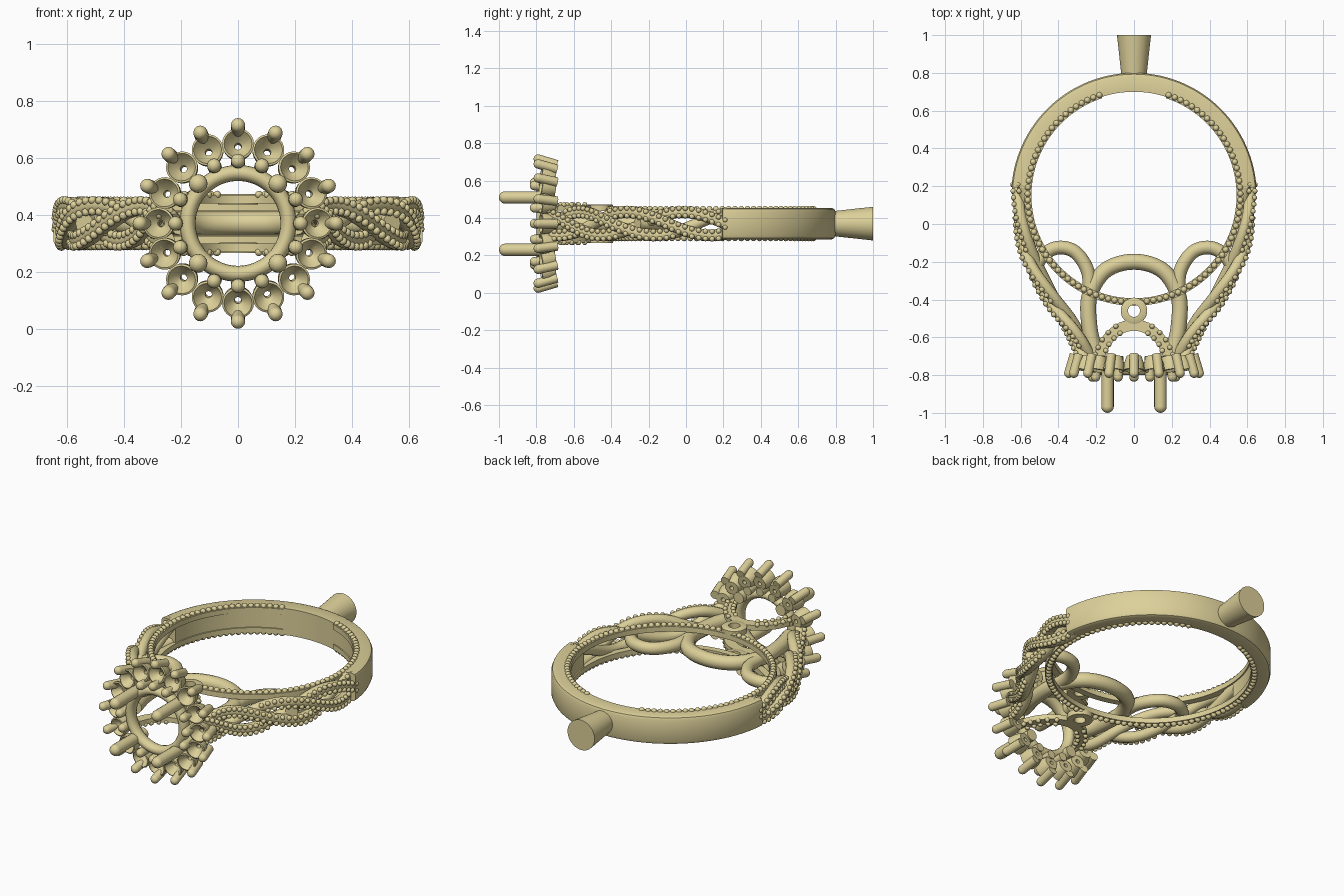
import bpy, bmesh
from math import sin, cos, pi, radians
from mathutils import Vector, Matrix

if "Cube" in bpy.data.objects:
    bpy.data.objects.remove(bpy.data.objects["Cube"])

ZC = 0.37                      # mid height of the band
CY = 0.15                      # centre of the finger hole
GOLD = bpy.data.materials.new("gold")
GOLD.diffuse_color = (0.72, 0.63, 0.32, 1)
GOLD.use_nodes = True
GOLD.node_tree.nodes["Principled BSDF"].inputs["Base Color"].default_value = GOLD.diffuse_color


def finish(ob, angle=40):
    ob.data.materials.append(GOLD)
    bpy.ops.object.select_all(action='DESELECT')
    ob.select_set(True)
    bpy.context.view_layer.objects.active = ob
    if ob.type == 'CURVE':
        bpy.ops.object.convert(target='MESH')
    bpy.ops.object.shade_smooth_by_angle(angle=radians(angle))


def mesh_object(name, bm, angle=40):
    bmesh.ops.recalc_face_normals(bm, faces=bm.faces)
    me = bpy.data.meshes.new(name)
    bm.to_mesh(me)
    bm.free()
    ob = bpy.data.objects.new(name, me)
    bpy.context.collection.objects.link(ob)
    finish(ob, angle)


def lathe(bm, profile, mat, steps=48, a0=0.0, a1=2 * pi):
    """Sweep a closed (radius, height) profile about local z."""
    full = abs(a1 - a0 - 2 * pi) < 1e-6
    rings = []
    for i in range(steps if full else steps + 1):
        a = a0 + (a1 - a0) * i / steps
        rings.append([bm.verts.new(mat @ Vector((r * cos(a), r * sin(a), h))) for r, h in profile])
    n = len(profile)
    for i in range(steps):
        p, q = rings[i], rings[(i + 1) % len(rings)]
        for k in range(n):
            bm.faces.new((p[k], p[(k + 1) % n], q[(k + 1) % n], q[k]))
    if not full:
        bm.faces.new(rings[0])
        bm.faces.new(rings[-1])


def bead(bm, p, r):
    bmesh.ops.create_icosphere(bm, subdivisions=2, radius=r, matrix=Matrix.Translation(p))


def prong(bm, a, b, r):
    """Round-tipped rod from a to b."""
    d = b - a
    rot = d.to_track_quat('Z', 'Y').to_matrix().to_4x4()
    bmesh.ops.create_cone(bm, cap_ends=True, segments=16, radius1=r, radius2=r, depth=d.length,
                          matrix=Matrix.Translation((a + b) / 2) @ rot)
    bmesh.ops.create_uvsphere(bm, u_segments=16, v_segments=10, radius=r,
                              matrix=Matrix.Translation(b) @ rot)


def smooth_path(pts, n=12):
    """Catmull-Rom samples through the points."""
    p = [Vector(v) for v in pts]
    p = [2 * p[0] - p[1]] + p + [2 * p[-1] - p[-2]]
    out = []
    for i in range(1, len(p) - 2):
        a, b, c, d = p[i - 1:i + 3]
        for k in range(n):
            t = k / n
            out.append(0.5 * (2 * b + (c - a) * t + (2 * a - 5 * b + 4 * c - d) * t * t
                              + (3 * b - a - 3 * c + d) * t ** 3))
    return out + [p[-2]]


def tube(name, pts, r):
    cu = bpy.data.curves.new(name, 'CURVE')
    cu.dimensions = '3D'
    cu.bevel_depth = r
    cu.bevel_resolution = 4
    cu.use_fill_caps = True
    sp = cu.splines.new('POLY')
    sp.points.add(len(pts) - 1)
    for q, v in zip(sp.points, pts):
        q.co = (*v, 1)
    ob = bpy.data.objects.new(name, cu)
    bpy.context.collection.objects.link(ob)
    finish(ob)


band_mat = Matrix.Translation((0, CY, ZC))

# Solid back of the band
bm = bmesh.new()
lathe(bm, [(0.55, -0.08), (0.63, -0.084), (0.643, -0.078), (0.65, -0.062),
           (0.65, 0.062), (0.643, 0.078), (0.63, 0.084), (0.55, 0.08)],
      band_mat, 72, radians(4), radians(176))
mesh_object("shank", bm)

# Two inner rails with rows of beads, plain at the very back
for s, label in ((1, "upper"), (-1, "lower")):
    bm = bmesh.new()
    lathe(bm, [(0.543, s * 0.045), (0.583, s * 0.045), (0.583, s * 0.076), (0.543, s * 0.076)],
          band_mat, 96, radians(108), radians(432))
    mesh_object(label + "_rail", bm)
    bm = bmesh.new()
    for i in range(93):
        a = radians(109 + 322 * i / 92)
        bead(bm, (0.563 * cos(a), CY + 0.563 * sin(a), ZC + s * 0.078), 0.0165)
    mesh_object(label + "_rail_beads", bm)

# Casting stem at the back
bm = bmesh.new()
bmesh.ops.create_cone(bm, cap_ends=True, segments=40, radius1=0.066, radius2=0.09, depth=0.22,
                      matrix=Matrix.Translation((0, 0.89, ZC)) @ Matrix.Rotation(-pi / 2, 4, 'X'))
mesh_object("casting_stem", bm)

# Twisted, beaded shoulders
for s, side in ((1, "right"), (-1, "left")):
    line = smooth_path([(0.597, 0.21, 0), (0.588, 0, 0), (0.54, -0.2, 0), (0.43, -0.4, 0),
                        (0.32, -0.56, 0), (0.245, -0.72, 0)])
    n = len(line)
    for j in range(3):
        pts, beads = [], bmesh.new()
        for i, p in enumerate(line):
            t = i / (n - 1)
            tan = (line[min(i + 1, n - 1)] - line[max(i - 1, 0)]).normalized()
            out = Vector((-tan.y, tan.x, 0))
            ph = 2 * pi * (j / 3 + 1.15 * t)
            c = p + out * 0.019 * cos(ph) + Vector((0, 0, ZC + 0.062 * sin(ph)))
            pts.append(Vector((s * c.x, c.y, c.z)))
            if i % 2 == 0 and cos(ph) > -0.75:
                for e in (-1, 1):
                    b = c + out * 0.025 + Vector((0, 0, e * 0.02))
                    bead(beads, (s * b.x, b.y, b.z), 0.0145)
        tube(f"{side}_shoulder_strand_{j + 1}", pts, 0.031)
        mesh_object(f"{side}_shoulder_beads_{j + 1}", beads)

# Scrolled gallery arches inside the shoulders
tube("centre_arch", smooth_path([(-0.2, -0.7, ZC), (-0.235, -0.55, ZC), (-0.235, -0.38, ZC),
                                 (-0.15, -0.245, ZC), (0, -0.2, ZC), (0.15, -0.245, ZC),
                                 (0.235, -0.38, ZC), (0.235, -0.55, ZC), (0.2, -0.7, ZC)]), 0.042)
for s, side in ((1, "right"), (-1, "left")):
    tube(side + "_arch", smooth_path([(s * x, y, ZC) for x, y in (
        (0.235, -0.38), (0.245, -0.25), (0.31, -0.15), (0.4, -0.125), (0.48, -0.165),
        (0.54, -0.26))]), 0.036)

# Small eyelets and beaded wishbones, above and below
for s, label in ((1, "upper"), (-1, "lower")):
    z = ZC + s * 0.085
    bm = bmesh.new()
    lathe(bm, [(0.032, -0.018), (0.07, -0.018), (0.07, 0.014), (0.064, 0.018), (0.032, 0.018)],
          Matrix.Translation((0, -0.46, z)), 32)
    mesh_object(label + "_eyelet", bm)
    bm, beads = bmesh.new(), bmesh.new()
    line = smooth_path([(-0.185, -0.7, z), (-0.15, -0.625, z), (-0.085, -0.56, z), (0, -0.535, z),
                        (0.085, -0.56, z), (0.15, -0.625, z), (0.185, -0.7, z)], 4)
    prev = None
    for i, p in enumerate(line):
        tan = (line[min(i + 1, len(line) - 1)] - line[max(i - 1, 0)]).normalized()
        nor = Vector((-tan.y, tan.x, 0))
        ring = [bm.verts.new(p + nor * w + Vector((0, 0, h))) for w, h in
                ((-0.03, -0.015), (0.03, -0.015), (0.03, 0.015), (-0.03, 0.015))]
        if prev:
            for k in range(4):
                bm.faces.new((prev[k], prev[(k + 1) % 4], ring[(k + 1) % 4], ring[k]))
        else:
            bm.faces.new(ring)
        prev = ring
        if abs(p.x) > 0.07 and i % 2 == 0:
            for e in (-1, 1):
                bead(beads, p + nor * e * 0.022 + Vector((0, 0, s * 0.016)), 0.014)
    bm.faces.new(prev)
    mesh_object(label + "_wishbone", bm)
    mesh_object(label + "_wishbone_beads", beads)

# Head: centre seat ring facing the front (local z points to -y)
face = Matrix.Translation((0, 0, ZC)) @ Matrix.Rotation(pi / 2, 4, 'X')
bm = bmesh.new()
lathe(bm, [(0.177 + 0.028 * cos(2 * pi * k / 16), 0.765 + 0.035 * sin(2 * pi * k / 16))
           for k in range(16)], face, 64)
mesh_object("centre_seat", bm)

# Four tall centre prongs
bm = bmesh.new()
for sx in (-1, 1):
    for sz in (-1, 1):
        prong(bm, Vector((sx * 0.14, -0.7, ZC + sz * 0.14)),
              Vector((sx * 0.14, -0.967, ZC + sz * 0.14)), 0.033)
mesh_object("centre_prongs", bm)

# Halo of sixteen stone cups with inner and outer prongs
cups, prongs = bmesh.new(), bmesh.new()
for i in range(16):
    a = 2 * pi * i / 16
    turn = face @ Matrix.Rotation(a, 4, 'Z')
    m = turn @ Matrix.Translation((0.272, 0, 0.74)) @ Matrix.Rotation(radians(12), 4, 'Y')
    lathe(cups, [(0.012, -0.04), (0.04, -0.04), (0.053, 0), (0.056, 0.035), (0.049, 0.038),
                 (0.034, 0.012), (0.012, -0.008)], m, 24)
    prong(prongs, turn @ Vector((0.315, 0, 0.69)), turn @ Vector((0.345, 0, 0.79)), 0.025)
    if i % 4 != 2:
        prong(prongs, turn @ Vector((0.212, 0, 0.70)), turn @ Vector((0.22, 0, 0.81)), 0.025)
mesh_object("halo_cups", cups, 30)
mesh_object("halo_prongs", prongs)
